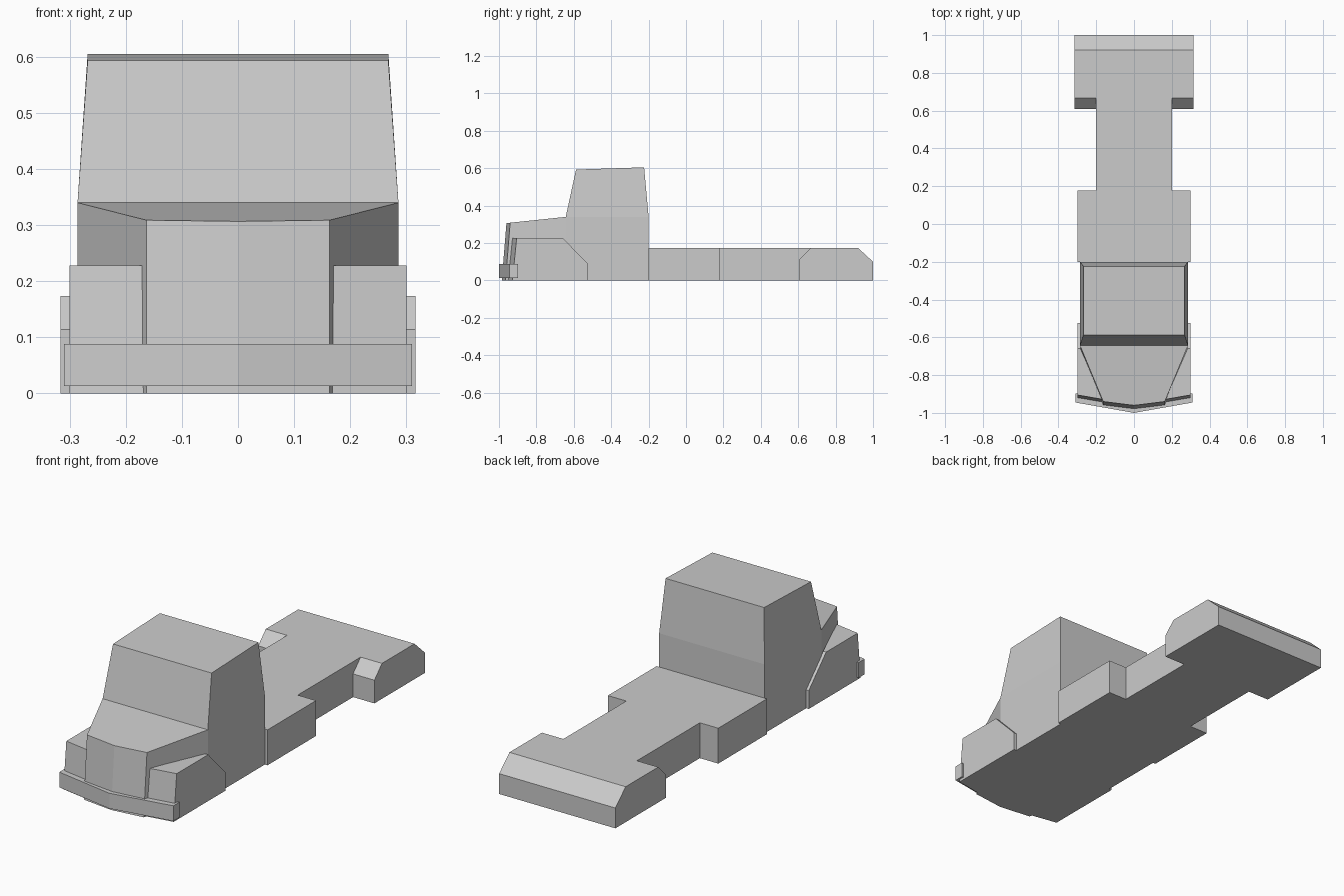
import bpy, bmesh

if "Cube" in bpy.data.objects:
    bpy.data.objects.remove(bpy.data.objects["Cube"])


def loft(name, rings, mirror=False):
    """Closed solid skinned through rings that share a point count."""
    bm = bmesh.new()
    loops = [[bm.verts.new(p) for p in ring] for ring in rings]
    n = len(loops[0])
    for a, b in zip(loops, loops[1:]):
        for i in range(n):
            j = (i + 1) % n
            bm.faces.new((a[i], a[j], b[j], b[i]))
    bm.faces.new(loops[0])
    bm.faces.new(loops[-1])
    bmesh.ops.recalc_face_normals(bm, faces=bm.faces)
    mesh = bpy.data.meshes.new(name)
    bm.to_mesh(mesh)
    bm.free()
    obj = bpy.data.objects.new(name, mesh)
    bpy.context.collection.objects.link(obj)
    if mirror:
        mod = obj.modifiers.new("Mirror", 'MIRROR')
        mod.use_mirror_merge = False
    return obj


def across(profile, x):
    return [(x, y, z) for y, z in profile]


def flat(plan, z):
    return [(x, y, z) for x, y in plan]


def box_ring(x, front, back, z_front, z_back):
    return [(-x, front, z_front), (x, front, z_front),
            (x, back, z_back), (-x, back, z_back)]


# Rear frame: wide behind the cab, then a narrow spine
half = [(0.30, -0.20), (0.30, 0.178), (0.20, 0.178), (0.20, 0.667)]
plan = half + [(-x, y) for x, y in reversed(half)]
loft("rear_frame", [flat(plan, 0), flat(plan, 0.174)])

# Tail block, full width behind the wheel openings
tail = [(0.667, 0), (0.667, 0.174), (0.92, 0.174), (1.0, 0.10), (1.0, 0)]
loft("tail_block", [across(tail, -0.316), across(tail, 0.316)])

# Chamfered lugs in front of the tail block
lug = [(0.608, 0), (0.608, 0.114), (0.667, 0.174), (0.667, 0)]
loft("tail_lug", [across(lug, 0.20), across(lug, 0.316)], mirror=True)

# Cab: straight lower walls, tapered upper part
loft("cab", [box_ring(0.286, -0.643, -0.20, 0, 0),
             box_ring(0.286, -0.643, -0.20, 0.34, 0.34),
             box_ring(0.268, -0.588, -0.224, 0.593, 0.605)])

# Hood: tapered in plan with a pointed, raked nose
hood_bottom = [(-0.286, -0.643), (0.286, -0.643), (0.163, -0.965),
               (0, -0.985), (-0.163, -0.965)]
hood_top = [(-0.286, -0.643), (0.286, -0.643), (0.163, -0.94),
            (0, -0.96), (-0.163, -0.94)]
loft("hood", [flat(hood_bottom, 0),
              [(x, y, 0.34 + 0.105 * (y + 0.643)) for x, y in hood_top]])

# Front fenders follow the hood taper on their inner side
fender = [(-0.928, 0), (-0.905, 0.228), (-0.66, 0.228),
          (-0.525, 0.09), (-0.525, 0)]
inner = [(0.167, -0.951, 0), (0.167, -0.928, 0.228), (0.284, -0.66, 0.228),
         (0.284, -0.525, 0.09), (0.284, -0.525, 0)]
loft("front_fender", [across(fender, 0.30), inner], mirror=True)

# Bumper: shallow V in plan
bumper = [(-0.31, -0.945), (0, -1.0), (0.31, -0.945),
          (0.31, -0.897), (0, -0.95), (-0.31, -0.897)]
loft("front_bumper", [flat(bumper, 0.013), flat(bumper, 0.088)])
